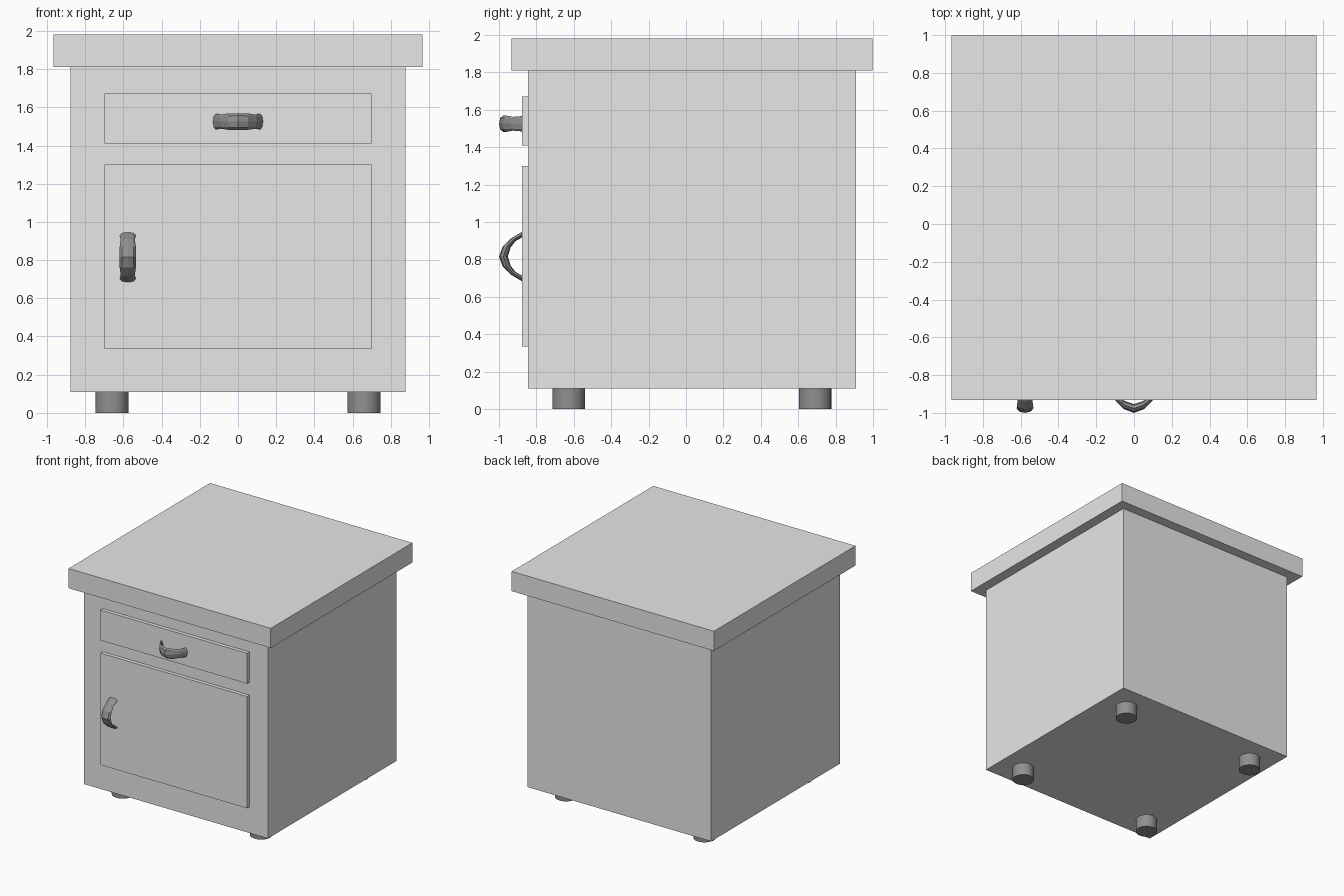
import bpy, bmesh, math
from mathutils import Vector

if "Cube" in bpy.data.objects:
    bpy.data.objects.remove(bpy.data.objects["Cube"])


def material(name, value):
    m = bpy.data.materials.new(name)
    m.diffuse_color = (value, value, value, 1)
    m.use_nodes = True
    m.node_tree.nodes["Principled BSDF"].inputs["Base Color"].default_value = m.diffuse_color
    return m


body_mat = material("light grey", 0.8)
dark_mat = material("dark grey", 0.28)


def finish(bm, name, mat):
    bmesh.ops.recalc_face_normals(bm, faces=bm.faces)
    mesh = bpy.data.meshes.new(name)
    bm.to_mesh(mesh)
    bm.free()
    mesh.materials.append(mat)
    ob = bpy.data.objects.new(name, mesh)
    bpy.context.collection.objects.link(ob)
    return ob


def box(name, x, y, z, mat=body_mat):
    """Box from (min, max) ranges on each axis."""
    bm = bmesh.new()
    bmesh.ops.create_cube(bm, size=1)
    for v in bm.verts:
        v.co = [(r[0] + r[1]) / 2 + c * (r[1] - r[0]) for c, r in zip(v.co, (x, y, z))]
    return finish(bm, name, mat)


def handle(name, location, vertical=False):
    """Crescent pull swept through stations: outer point, inner point, half height."""
    half = [
        ((0.000, -1.000), (0.000, -0.953), 0.044),
        ((0.053, -0.980), (0.050, -0.937), 0.043),
        ((0.096, -0.937), (0.083, -0.911), 0.037),
        ((0.130, -0.880), (0.102, -0.876), 0.041),
        ((0.133, -0.860), (0.108, -0.858), 0.038),
    ]
    mirrored = [((-o[0], o[1]), (-i[0], i[1]), h) for o, i, h in reversed(half[1:])]
    sides = 8
    bm = bmesh.new()
    rings = []
    for o, i, h in mirrored + half:
        o, i = Vector((o[0], o[1], 0)), Vector((i[0], i[1], 0))
        ring = []
        for k in range(sides):
            a = math.tau * k / sides
            p = (o + i) / 2 + (o - i) / 2 * math.cos(a) + Vector((0, 0, h * math.sin(a)))
            if vertical:
                p = Vector((-p.z, p.y, p.x))
            ring.append(bm.verts.new(p + Vector(location)))
        rings.append(ring)
    for r, s in zip(rings, rings[1:]):
        for k in range(sides):
            n = (k + 1) % sides
            bm.faces.new((r[k], r[n], s[n], s[k]))
    bm.faces.new(rings[0])
    bm.faces.new(rings[-1])
    return finish(bm, name, dark_mat)


# Carcass and overhanging top
box("cabinet_body", (-0.877, 0.877), (-0.844, 0.91), (0.11, 1.81))
box("table_top", (-0.965, 0.965), (-0.932, 0.998), (1.81, 1.98))

# Raised drawer and door fronts
box("drawer_front", (-0.70, 0.70), (-0.876, -0.83), (1.41, 1.672))
box("door_front", (-0.70, 0.70), (-0.876, -0.83), (0.335, 1.30))

# Pull handles
handle("drawer_handle", (0, 0, 1.525))
handle("door_handle", (-0.577, 0, 0.815), vertical=True)

# Four round feet
for side, x in (("left", -0.66), ("right", 0.66)):
    for end, y in (("front", -0.627), ("back", 0.69)):
        bm = bmesh.new()
        bmesh.ops.create_cone(bm, cap_ends=True, segments=32, radius1=0.087,
                              radius2=0.087, depth=0.11)
        bmesh.ops.translate(bm, verts=bm.verts, vec=(x, y, 0.055))
        foot = finish(bm, f"foot_{end}_{side}", dark_mat)
        for p in foot.data.polygons:
            p.use_smooth = abs(p.normal.z) < 0.5
        for e in foot.data.edges:
            a, b = (foot.data.vertices[v].co.z for v in e.vertices)
            e.use_edge_sharp = abs(a - b) < 0.01
